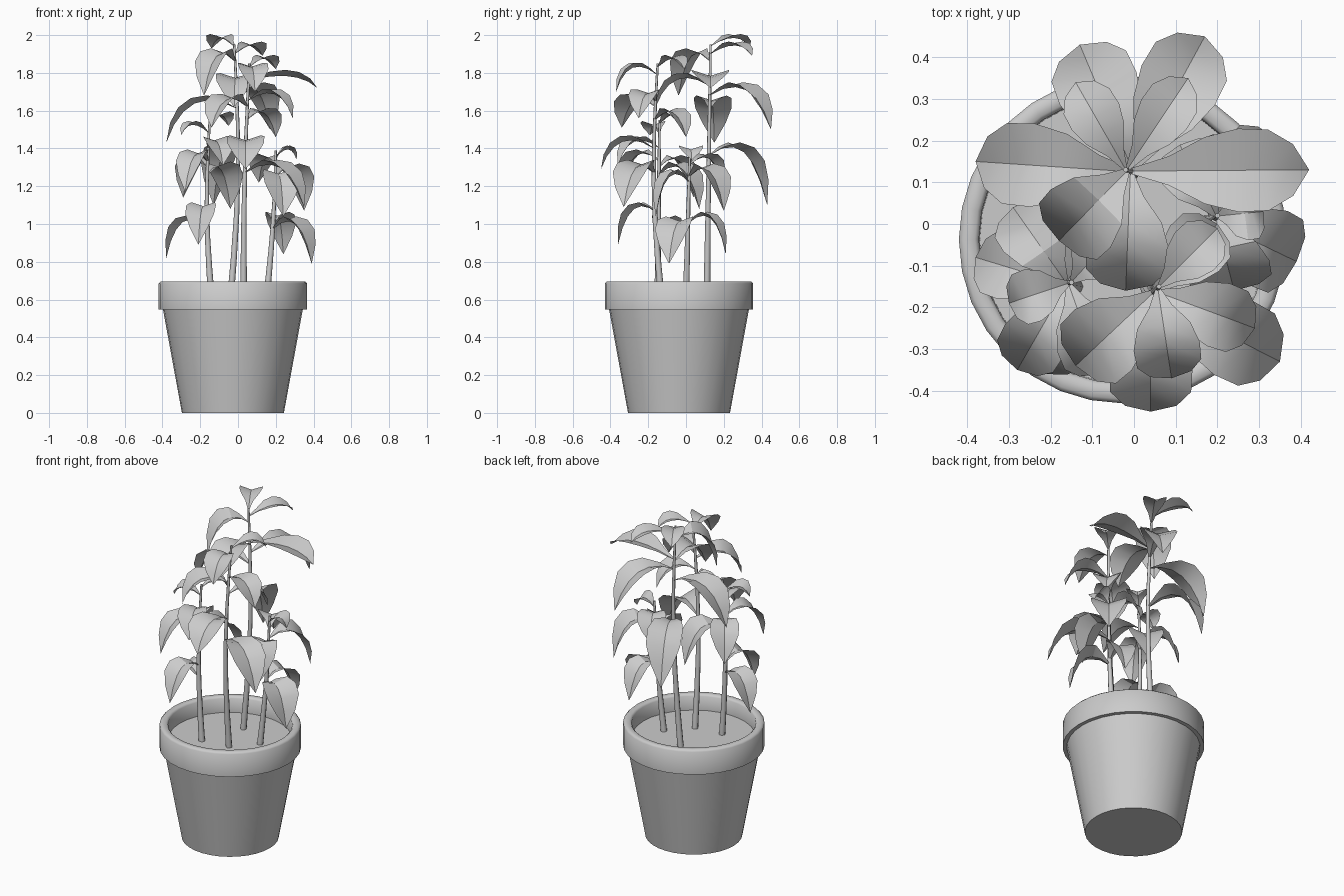
import bpy
import bmesh
import math
from mathutils import Vector

default_cube = bpy.data.objects.get("Cube")
if default_cube:
    bpy.data.objects.remove(default_cube, do_unlink=True)

# One plain colour for everything
GREY = (0.6, 0.6, 0.6, 1)
grey = bpy.data.materials.new("plain grey")
grey.use_nodes = True
grey.diffuse_color = GREY
shader = grey.node_tree.nodes["Principled BSDF"]
shader.inputs["Base Color"].default_value = GREY
shader.inputs["Roughness"].default_value = 0.8


def add_object(name, bm, sharp_angle):
    """Turn a bmesh into a named, smooth-shaded object in the scene."""
    bmesh.ops.recalc_face_normals(bm, faces=bm.faces)
    mesh = bpy.data.meshes.new(name)
    bm.to_mesh(mesh)
    bm.free()
    mesh.materials.append(grey)
    obj = bpy.data.objects.new(name, mesh)
    bpy.context.collection.objects.link(obj)
    bpy.ops.object.select_all(action="DESELECT")
    obj.select_set(True)
    bpy.context.view_layer.objects.active = obj
    bpy.ops.object.shade_smooth_by_angle(angle=math.radians(sharp_angle))


def stacked_rings(name, rings, sides):
    """Skin horizontal circles given as (centre, radius), capping both ends."""
    bm = bmesh.new()
    loops = []
    for centre, radius in rings:
        loop = []
        for i in range(sides):
            angle = math.tau * i / sides
            offset = Vector((math.cos(angle), math.sin(angle), 0)) * radius
            loop.append(bm.verts.new(centre + offset))
        loops.append(loop)
    for lower, upper in zip(loops, loops[1:]):
        for i in range(sides):
            j = (i + 1) % sides
            bm.faces.new((lower[i], lower[j], upper[j], upper[i]))
    bm.faces.new(loops[0][::-1])
    bm.faces.new(loops[-1])
    add_object(name, bm, 50)


# Pot with a thick rim; the last ring closes off the soil surface
SOIL_HEIGHT = 0.6
POT_CENTRE = Vector((-0.027, -0.037, 0))
pot_profile = [
    (0.27, 0), (0.37, 0.547), (0.393, 0.547), (0.393, 0.685),
    (0.383, 0.695), (0.355, 0.695), (0.345, 0.685), (0.343, SOIL_HEIGHT),
]
stacked_rings("pot", [(POT_CENTRE + Vector((0, 0, z)), r) for r, z in pot_profile], 32)


def point_on_stem(path, z):
    """Point of a stem path at height z."""
    for low, high in zip(path, path[1:]):
        if z <= high.z:
            return low.lerp(high, (z - low.z) / (high.z - low.z))
    return path[-1].copy()


# Leaf outline: shares of the half width at even steps along the midrib
OUTLINE = (0.06, 0.35, 0.8, 1, 0.97, 0.62, 0)
FOLD = 0.32

# Leaf kinds: half width, drop from the highest point to the tip
LEVEL = (0.1, 0.06)
WIDE_ARCHED = (0.1, 0.15)
WIDE_DROOPING = (0.1, 0.22)
WIDE_HANGING = (0.1, 0.3)
ARCHED = (0.08, 0.13)
DROOPING = (0.08, 0.2)
YOUNG = (0.065, 0.05)


def leaf(name, path, kind, x, y, peak):
    """Arched leaf, folded along its midrib, from the stem to its tip."""
    half_width, drop = kind
    start = point_on_stem(path, peak - 0.04)
    tip = Vector((x, y, peak - drop))
    control = start.lerp(tip, 0.7)
    control.z = peak + 0.04 + 0.3 * drop
    side = Vector((0, 0, 1)).cross(tip - start).normalized()

    bm = bmesh.new()
    previous = None
    for step, share in enumerate(OUTLINE):
        t = step / (len(OUTLINE) - 1)
        a, b = start.lerp(control, t), control.lerp(tip, t)
        middle = a.lerp(b, t)
        if share == 0:
            row = [bm.verts.new(middle)] * 3
        else:
            lift = (b - a).cross(side).normalized() * FOLD
            width = half_width * share
            row = [bm.verts.new(middle + (lift * abs(s) + side * s) * width)
                   for s in (-1, 0, 1)]
        if previous:
            for k in range(2):
                corners = [previous[k], previous[k + 1], row[k + 1], row[k]]
                bm.faces.new(list(dict.fromkeys(corners)))
        previous = row
    add_object(name, bm, 30)


def plant(name, foot, top, bow, leaves):
    """Tapered, slightly bowed stem with its leaves (kind, tip x, tip y, peak)."""
    foot, top, bow = Vector((*foot, SOIL_HEIGHT)), Vector(top), Vector((*bow, 0))
    steps = 6
    path = [foot.lerp(top, i / steps) + bow * math.sin(math.pi * i / steps)
            for i in range(steps + 1)]
    rings = [(p, 0.018 - 0.002 * i) for i, p in enumerate(path)]
    stacked_rings(name + "_stem", rings, 8)
    for number, details in enumerate(leaves, 1):
        leaf(f"{name}_leaf_{number}", path, *details)


plant("back_plant", (-0.04, 0.11), (-0.02, 0.13, 1.95), (0.03, 0), [
    (LEVEL, 0.42, 0.13, 1.78),
    (WIDE_DROOPING, -0.38, 0.15, 1.65),
    (WIDE_DROOPING, 0.17, 0.45, 1.72),
    (WIDE_HANGING, -0.13, 0.43, 1.4),
    (WIDE_DROOPING, -0.18, -0.04, 1.9),
    (WIDE_ARCHED, -0.02, -0.16, 1.77),
    (YOUNG, -0.14, 0.34, 1.98),
    (YOUNG, 0.13, 0.35, 1.94),
])

plant("front_plant", (0.03, -0.13), (0.06, -0.15, 1.85), (-0.01, -0.03), [
    (WIDE_ARCHED, 0.04, -0.45, 1.44),
    (ARCHED, 0.09, -0.37, 1.83),
    (YOUNG, 0.2, -0.01, 1.87),
    (ARCHED, 0.29, -0.25, 1.69),
    (WIDE_DROOPING, 0.35, -0.33, 1.31),
    (WIDE_ARCHED, -0.14, -0.34, 1.66),
    (ARCHED, 0.2, 0, 1.59),
])

plant("right_plant", (-0.14, -0.15), (-0.15, -0.14, 1.55), (-0.02, 0), [
    (YOUNG, -0.3, -0.19, 1.52),
    (YOUNG, -0.05, -0.03, 1.57),
    (DROOPING, -0.38, -0.08, 1.02),
    (DROOPING, -0.21, -0.36, 1.09),
    (DROOPING, -0.28, -0.35, 1.37),
    (DROOPING, -0.29, 0.04, 1.34),
    (ARCHED, -0.08, -0.36, 1.44),
    (WIDE_DROOPING, -0.04, 0.07, 1.3),
])

plant("left_plant", (0.15, 0), (0.2, 0.02, 1.39), (0.01, 0), [
    (YOUNG, 0.31, 0.03, 1.39),
    (WIDE_DROOPING, 0.39, -0.09, 1.01),
    (DROOPING, 0.24, 0.21, 1.04),
    (WIDE_DROOPING, 0.24, -0.16, 1.26),
    (WIDE_DROOPING, 0.35, 0.2, 1.29),
    (ARCHED, 0.11, 0.19, 1.35),
])
